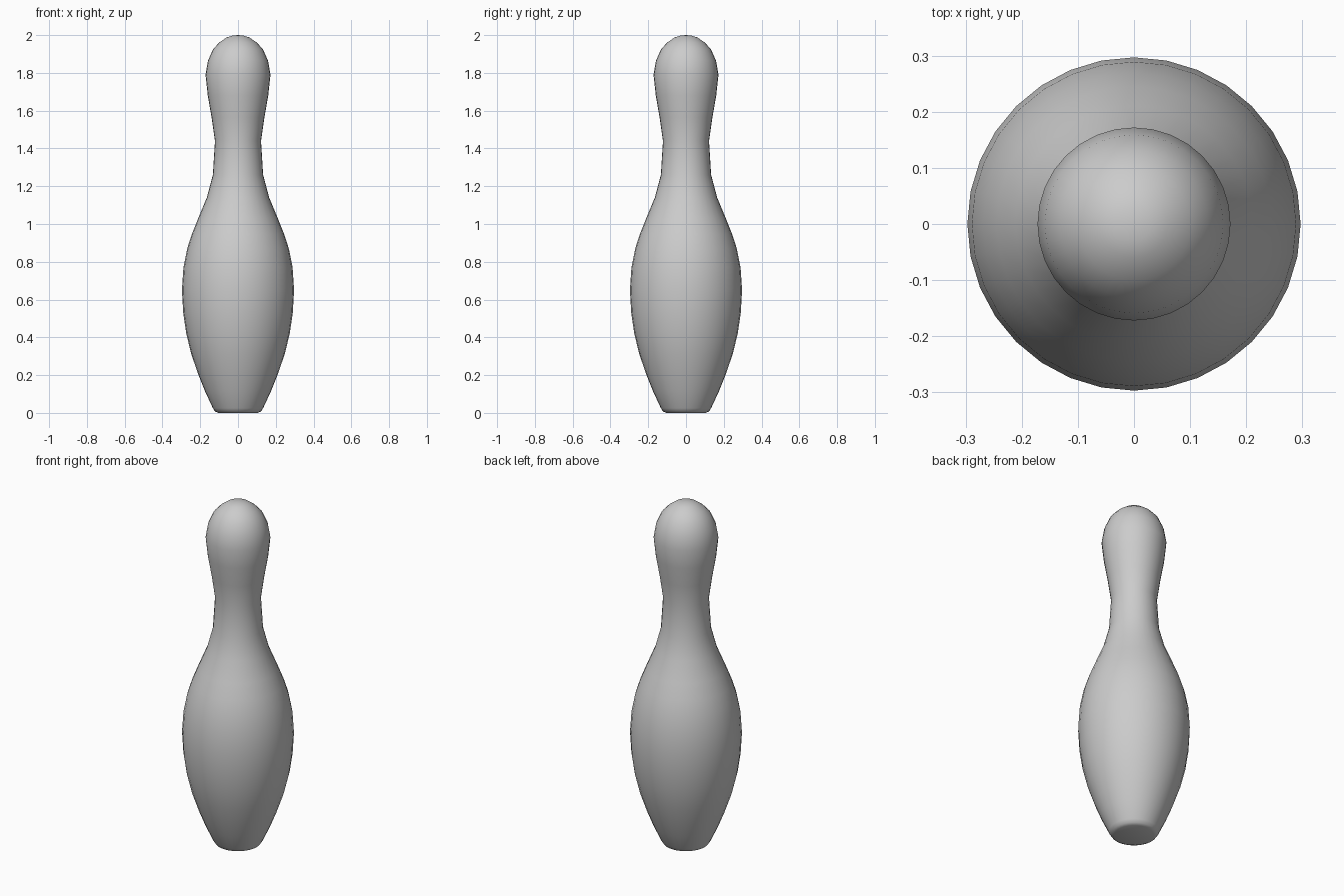
import bpy, bmesh, math

if "Cube" in bpy.data.objects:
    bpy.data.objects.remove(bpy.data.objects["Cube"])

# Half profile of the pin: (radius, height), bottom to top
PROFILE = [(0, 0.005), (0.105, 0.0), (0.122, 0.008), (0.133, 0.025), (0.175, 0.115),
           (0.209, 0.2), (0.247, 0.31), (0.274, 0.42), (0.29, 0.53), (0.297, 0.65),
           (0.289, 0.77), (0.269, 0.87), (0.245, 0.945), (0.211, 1.03), (0.165, 1.14),
           (0.133, 1.26), (0.122, 1.44), (0.14, 1.565), (0.16, 1.68),
           (0.172, 1.79), (0.159, 1.865), (0.132, 1.925), (0.1, 1.96),
           (0.06, 1.988), (0.03, 1.997), (0, 2.0)]
SIDES = 32

# Lathe the profile around z
bm = bmesh.new()
verts = [bm.verts.new((r, 0, z)) for r, z in PROFILE]
edges = [bm.edges.new(pair) for pair in zip(verts, verts[1:])]
bmesh.ops.spin(bm, geom=verts + edges, cent=(0, 0, 0), axis=(0, 0, 1),
               angle=math.tau, steps=SIDES, use_duplicate=False)
bmesh.ops.remove_doubles(bm, verts=bm.verts, dist=0.0005)
bmesh.ops.recalc_face_normals(bm, faces=bm.faces)

mesh = bpy.data.meshes.new("bowling_pin")
bm.to_mesh(mesh)
bm.free()
pin = bpy.data.objects.new("bowling_pin", mesh)
bpy.context.collection.objects.link(pin)

# Smooth shading
mesh.polygons.foreach_set("use_smooth", [True] * len(mesh.polygons))
mesh.update()
